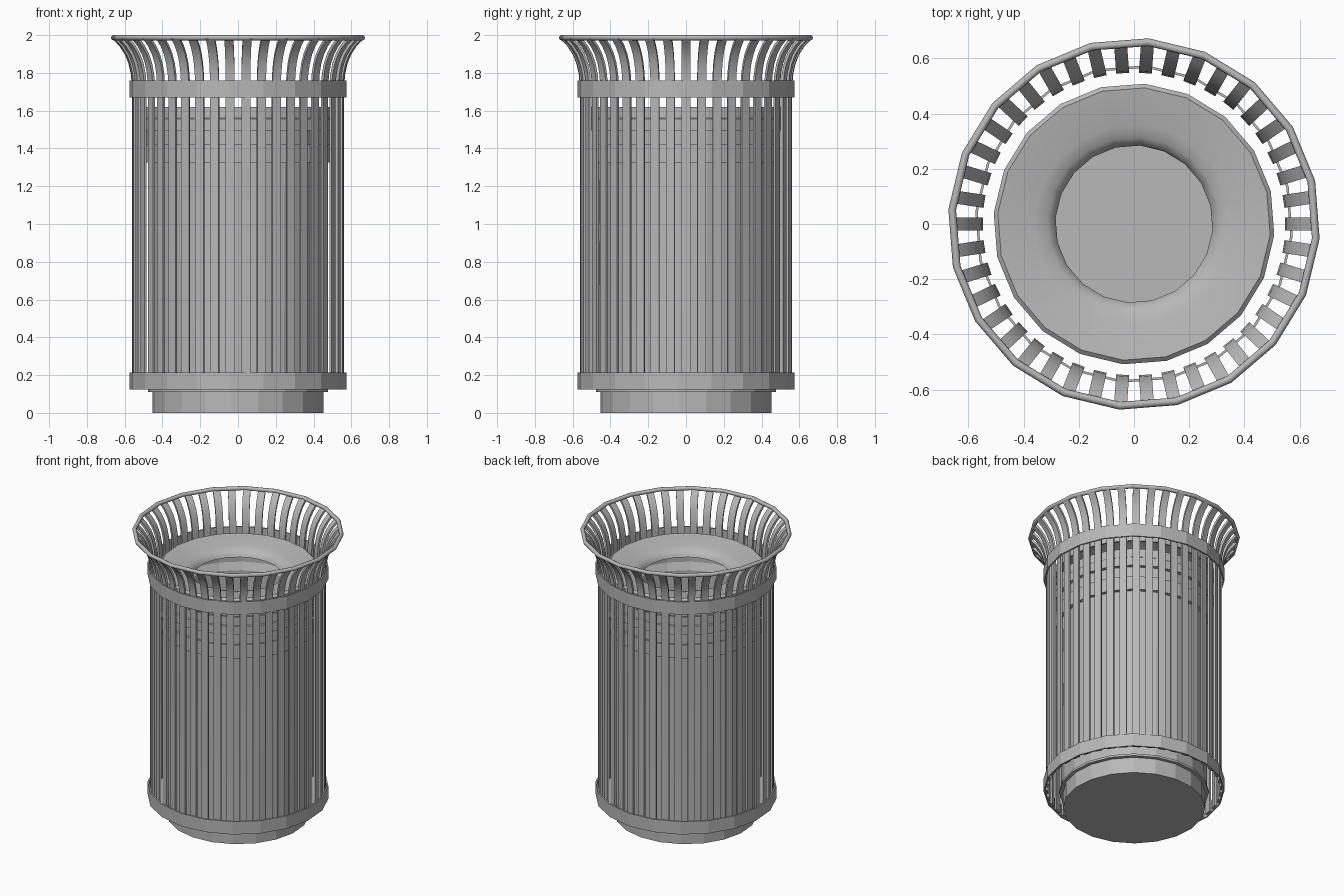
import bpy, bmesh, math
from mathutils import Matrix, Vector

cube = bpy.data.objects.get("Cube")
if cube:
    bpy.data.objects.remove(cube, do_unlink=True)

SIDES = 20
SLATS = 42

grey = bpy.data.materials.new("metal_grey")
grey.use_nodes = True
COLOUR = (0.48, 0.48, 0.48, 1)
grey.diffuse_color = COLOUR
grey.node_tree.nodes["Principled BSDF"].inputs["Base Color"].default_value = COLOUR


def finish(name, bm, smooth=None):
    bmesh.ops.recalc_face_normals(bm, faces=bm.faces)
    mesh = bpy.data.meshes.new(name)
    bm.to_mesh(mesh)
    bm.free()
    mesh.materials.append(grey)
    obj = bpy.data.objects.new(name, mesh)
    bpy.context.collection.objects.link(obj)
    if smooth:
        bpy.ops.object.select_all(action="DESELECT")
        obj.select_set(True)
        bpy.context.view_layer.objects.active = obj
        bpy.ops.object.shade_smooth_by_angle(angle=math.radians(smooth))
    return obj


def lathe(name, profile, closed=True, smooth=None, turn=4.5):
    """Spin an (r, z) profile around z; points on the axis become caps."""
    bm = bmesh.new()
    rings = []
    for r, z in profile:
        if r == 0:
            rings.append([bm.verts.new((0, 0, z))] * SIDES)
            continue
        ring = []
        for i in range(SIDES):
            a = math.radians(turn) + math.tau * i / SIDES
            ring.append(bm.verts.new((r * math.cos(a), -r * math.sin(a), z)))
        rings.append(ring)
    pairs = list(zip(rings, rings[1:]))
    if closed:
        pairs.append((rings[-1], rings[0]))
    for a, b in pairs:
        for i in range(SIDES):
            j = (i + 1) % SIDES
            corners = list(dict.fromkeys((a[i], a[j], b[j], b[i])))
            if len(corners) > 2:
                bm.faces.new(corners)
    return finish(name, bm, smooth)


# Hoops holding the slats
for name, low, high in (("lower_band", 0.125, 0.215), ("upper_band", 1.67, 1.76)):
    lathe(name, [(0.577, low), (0.577, high), (0.568, high), (0.568, low)])

# Round tube at the flared mouth
tube = [(0.661 + 0.014 * math.cos(math.tau * k / 8),
         1.986 + 0.014 * math.sin(math.tau * k / 8)) for k in range(8)]
lathe("top_rim", tube, smooth=50)

# Flat bars that curve outward at the top
path = [(0.555, 0.13), (0.555, 1.72), (0.56, 1.79), (0.573, 1.85),
        (0.593, 1.9), (0.622, 1.945), (0.66, 1.985)]
bm = bmesh.new()
for s in range(SLATS):
    spin = Matrix.Rotation(math.tau * s / SLATS, 4, "Z")
    sections = []
    for k, (r, z) in enumerate(path):
        before, after = path[max(k - 1, 0)], path[min(k + 1, len(path) - 1)]
        along = Vector((after[0] - before[0], after[1] - before[1])).normalized()
        out = Vector((along.y, 0, -along.x)) * 0.007
        mid = Vector((r, 0, z))
        half = Vector((0, 0.0235, 0))
        corners = (mid + out + half, mid + out - half, mid - out - half, mid - out + half)
        sections.append([bm.verts.new(spin @ c) for c in corners])
    for a, b in zip(sections, sections[1:]):
        for i in range(4):
            j = (i + 1) % 4
            bm.faces.new((a[i], a[j], b[j], b[i]))
    bm.faces.new(sections[0])
    bm.faces.new(sections[-1])
finish("slats", bm, smooth=30)

# Funnel lid with a round opening
lathe("lid", [(0.51, 1.675), (0.51, 1.735), (0.495, 1.748), (0.36, 1.728),
              (0.315, 1.715), (0.293, 1.695), (0.285, 1.675),
              (0.295, 1.672), (0.33, 1.70), (0.498, 1.72), (0.5, 1.675)], smooth=40)

# Inner container with stepped collars, open at the top
lathe("inner_container", [(0, 0.125), (0.465, 0.125), (0.475, 1.325), (0.497, 1.325),
                          (0.497, 1.42), (0.485, 1.42), (0.485, 1.495), (0.508, 1.495),
                          (0.508, 1.555), (0.502, 1.56), (0.502, 1.62), (0.488, 1.62),
                          (0.488, 1.55), (0.465, 1.5), (0.465, 1.33), (0.45, 1.32),
                          (0.45, 0.15), (0, 0.15)], closed=False)

# Foot
lathe("base", [(0, 0), (0.453, 0), (0.453, 0.11), (0.477, 0.11),
               (0.477, 0.125), (0, 0.125)], closed=False)
